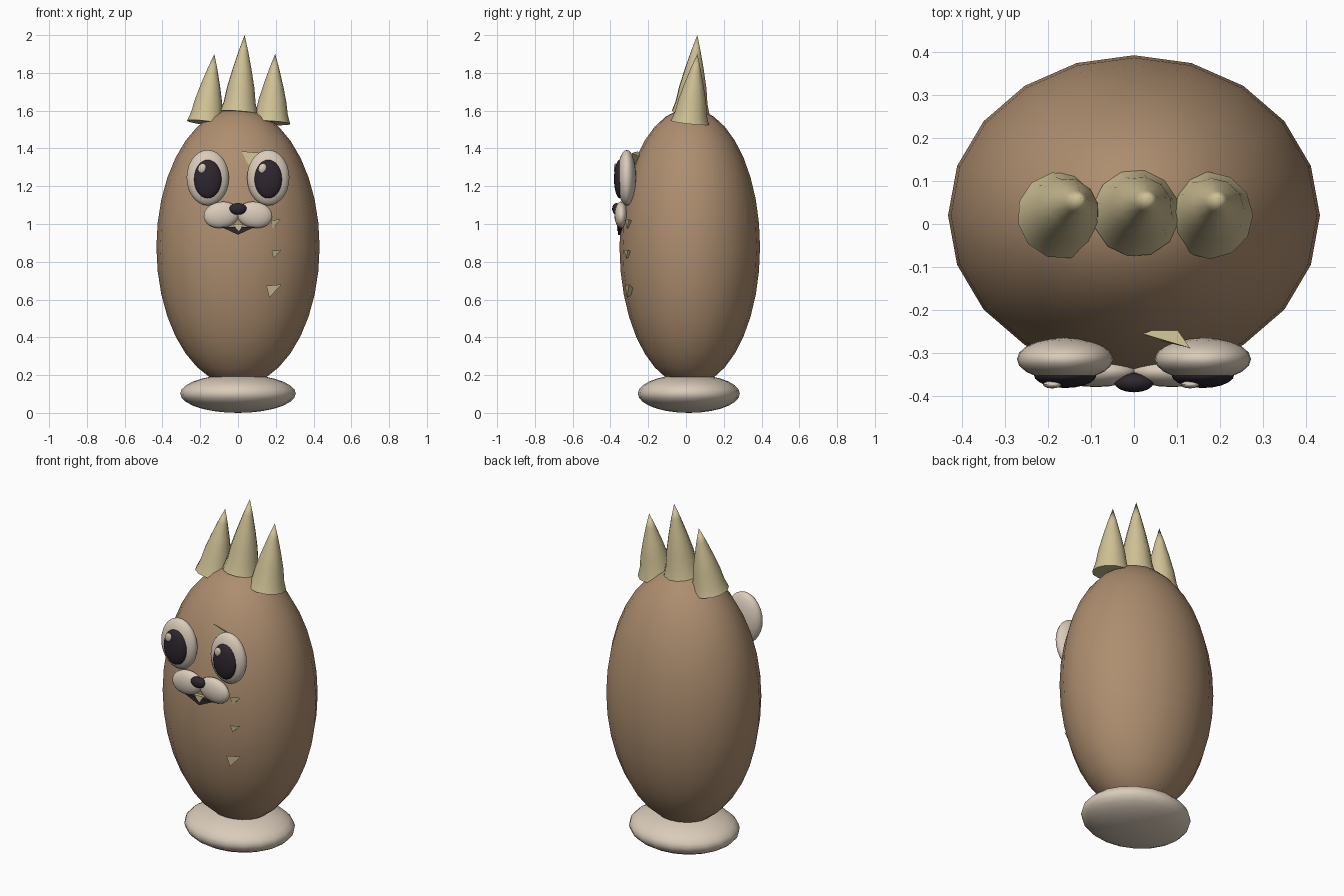
import bpy, bmesh, math
from mathutils import Vector, Matrix

if "Cube" in bpy.data.objects:
    bpy.data.objects.remove(bpy.data.objects["Cube"])


def material(name, rgb):
    m = bpy.data.materials.new(name)
    m.diffuse_color = (*rgb, 1)
    m.use_nodes = True
    m.node_tree.nodes["Principled BSDF"].inputs["Base Color"].default_value = m.diffuse_color
    return m


TAN = material("tan_fur", (0.42, 0.27, 0.16))
CREAM = material("cream", (0.70, 0.60, 0.49))
STRAW = material("straw", (0.62, 0.53, 0.30))
DARK = material("dark_plum", (0.028, 0.02, 0.028))


def finish(name, bm, mat, smooth=True):
    bmesh.ops.recalc_face_normals(bm, faces=bm.faces)
    mesh = bpy.data.meshes.new(name)
    bm.to_mesh(mesh)
    bm.free()
    mesh.materials.append(mat)
    ob = bpy.data.objects.new(name, mesh)
    bpy.context.collection.objects.link(ob)
    if smooth:
        bpy.ops.object.select_all(action='DESELECT')
        bpy.context.view_layer.objects.active = ob
        ob.select_set(True)
        bpy.ops.object.shade_smooth_by_angle(angle=math.radians(50))
    return ob


def ellipsoid(name, centre, radii, mat, segs=20, rings=14, tilt=0):
    bm = bmesh.new()
    bmesh.ops.create_uvsphere(bm, u_segments=segs, v_segments=rings, radius=1)
    # half-step turns are not needed: a vertex sits on each axis
    mtx = (Matrix.Translation(centre) @ Matrix.Rotation(tilt, 4, 'Y')
           @ Matrix.Diagonal((*radii, 1)))
    bmesh.ops.transform(bm, matrix=mtx, verts=bm.verts)
    return finish(name, bm, mat)


def spike(name, base, tip, profile, mat, sides=12):
    """Lathe a (radius, fraction of length) profile along base -> tip."""
    base, tip = Vector(base), Vector(tip)
    axis = tip - base
    rot = axis.to_track_quat('Z', 'Y')
    bm = bmesh.new()
    rings = []
    for r, t in profile:
        rings.append([bm.verts.new(base + axis * t + rot @ Vector(
            (r * math.cos(a), r * math.sin(a), 0)))
            for a in (2 * math.pi * i / sides for i in range(sides))])
    top = bm.verts.new(tip)
    bm.faces.new(rings[0])
    for lo, hi in zip(rings, rings[1:]):
        for i in range(sides):
            j = (i + 1) % sides
            bm.faces.new((lo[i], lo[j], hi[j], hi[i]))
    for i in range(sides):
        bm.faces.new((rings[-1][i], rings[-1][(i + 1) % sides], top))
    return finish(name, bm, mat)


def shard(name, points, mat):
    """Small flat-sided chip from a few corner points."""
    bm = bmesh.new()
    for p in points:
        bm.verts.new(p)
    bmesh.ops.convex_hull(bm, input=bm.verts)
    return finish(name, bm, mat, smooth=False)


# Body and foot pad
ellipsoid("body", (0, 0.02, 0.878), (0.432, 0.372, 0.735), TAN, 20, 18)
ellipsoid("foot_pad", (0, 0.015, 0.102), (0.306, 0.27, 0.102), CREAM, 20, 14)

# Three head spikes with a slightly flared rim
PROFILE = [(0.102, 0), (0.086, 0.13), (0.074, 0.32), (0.052, 0.55), (0.026, 0.79)]
spike("head_spike_left", (-0.17, 0.02, 1.535), (-0.125, 0.06, 1.90), PROFILE, STRAW)
spike("head_spike_middle", (0.005, 0.025, 1.59), (0.035, 0.06, 2.0), PROFILE, STRAW)
spike("head_spike_right", (0.175, 0.02, 1.535), (0.197, 0.06, 1.90), PROFILE, STRAW)

# Eyes and muzzle halves
for side, s in (("left", -1), ("right", 1)):
    x = 0.16 * s
    ellipsoid(f"eye_{side}", (x, -0.314, 1.245), (0.112, 0.05, 0.147), CREAM)
    ellipsoid(f"pupil_{side}", (x, -0.35, 1.238), (0.073, 0.031, 0.102), DARK)
    ellipsoid(f"eye_glint_{side}", (x - 0.03, -0.373, 1.295),
              (0.021, 0.009, 0.027), CREAM, 12, 8, tilt=0.3)
    ellipsoid(f"muzzle_{side}", (0.088 * s, -0.343, 1.048),
              (0.096, 0.036, 0.07), CREAM, 18, 12, tilt=0.15 * s)

# Nose, mouth and tooth
ellipsoid("nose", (0, -0.368, 1.08), (0.046, 0.023, 0.031), DARK, 16, 10)
shard("mouth", [(x, y, z) for y in (-0.36, -0.30)
                for x, z in ((-0.09, 0.985), (0.09, 0.985), (0, 0.943))], DARK)
shard("tooth", [(x, y, z) for y in (-0.365, -0.345)
                for x, z in ((-0.03, 1.0), (0.03, 1.0), (0.005, 0.962))], STRAW)

# Brow tuft above one eye
shard("brow_tuft", [(0.02, -0.255, 1.385), (0.13, -0.288, 1.375),
                    (0.055, -0.27, 1.31), (0.09, -0.23, 1.35)], STRAW)

# Row of small chest chips
for i, (x, y, z, w, h) in enumerate([(0.20, -0.322, 1.0, 0.055, 0.05),
                                     (0.203, -0.327, 0.84, 0.05, 0.045),
                                     (0.19, -0.322, 0.645, 0.08, 0.07)]):
    shard(f"chest_chip_{i + 1}", [(x - w * 0.5, y, z + h * 0.4),
                                  (x + w * 0.5, y + 0.02, z + h * 0.5),
                                  (x - w * 0.3, y + 0.01, z - h * 0.5),
                                  (x, y + 0.06, z)], STRAW)
